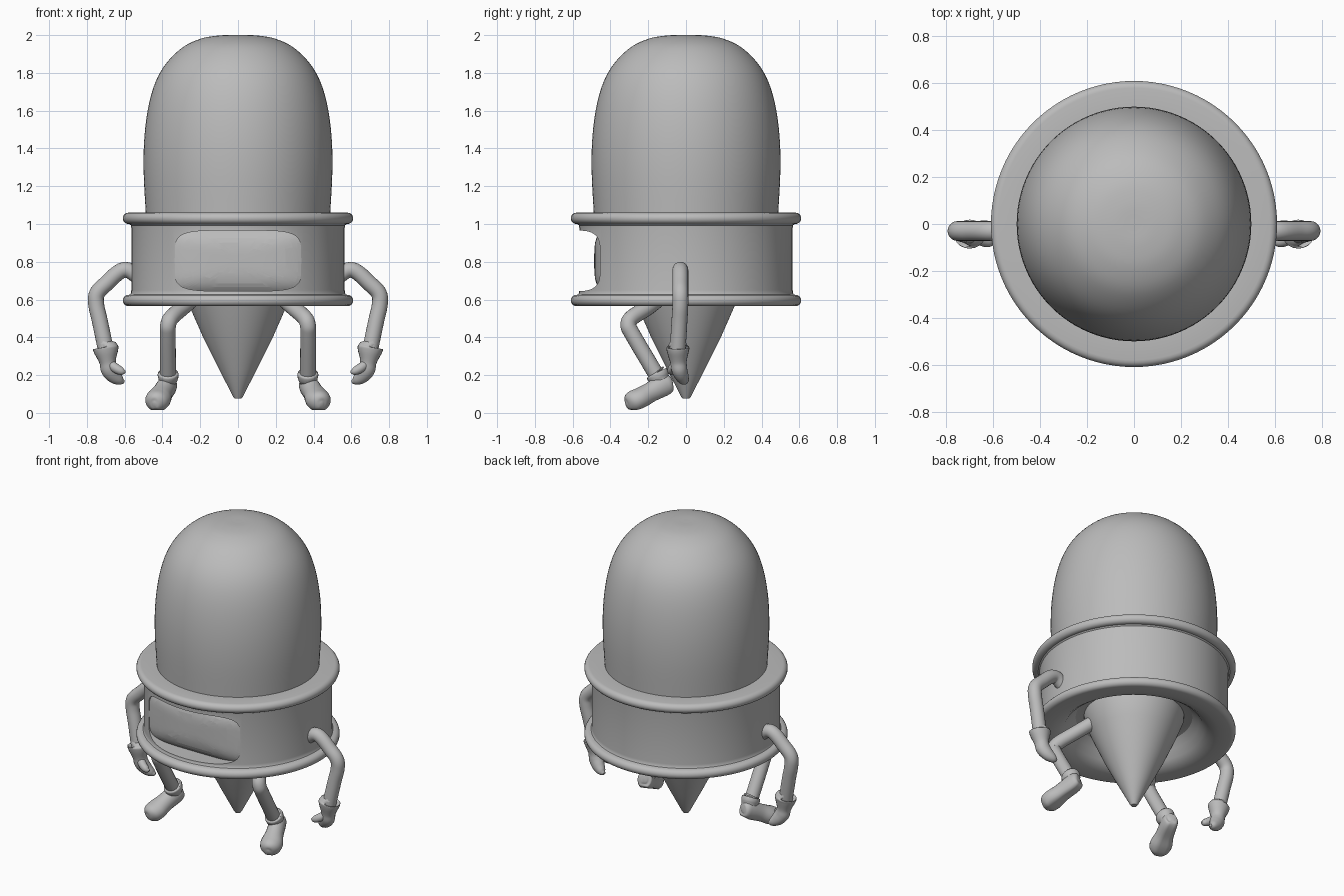
import bpy, bmesh, math
from mathutils import Vector

cube = bpy.data.objects.get("Cube")
if cube:
    bpy.data.objects.remove(cube, do_unlink=True)

grey = bpy.data.materials.new("plain_grey")
grey.use_nodes = True
grey.diffuse_color = (0.5, 0.5, 0.5, 1)
grey.node_tree.nodes["Principled BSDF"].inputs["Base Color"].default_value = (0.5, 0.5, 0.5, 1)


def finish(name, bm):
    bmesh.ops.remove_doubles(bm, verts=bm.verts, dist=1e-5)
    bmesh.ops.recalc_face_normals(bm, faces=bm.faces)
    mesh = bpy.data.meshes.new(name)
    bm.to_mesh(mesh)
    bm.free()
    mesh.materials.append(grey)
    obj = bpy.data.objects.new(name, mesh)
    bpy.context.collection.objects.link(obj)
    return obj


def smooth(obj, angle=40):
    bpy.ops.object.select_all(action="DESELECT")
    obj.select_set(True)
    bpy.context.view_layer.objects.active = obj
    bpy.ops.object.shade_smooth_by_angle(angle=math.radians(angle))


def spline(points, steps):
    """Smooth curve through points of any dimension."""
    p = [Vector(q) for q in points]
    p = [p[0] * 2 - p[1]] + p + [p[-1] * 2 - p[-2]]
    out = []
    for a, b, c, d in zip(p, p[1:], p[2:], p[3:]):
        for i in range(steps):
            t = i / steps
            out.append((b * 2 + (c - a) * t + (a * 2 - b * 5 + c * 4 - d) * t ** 2
                        + (b * 3 - a - c * 3 + d) * t ** 3) / 2)
    return out + [p[-2]]


def skin(bm, rings, caps=True):
    """Join closed rings of points with quads."""
    rows = [[bm.verts.new(co) for co in ring] for ring in rings]
    n = len(rows[0])
    for a, b in zip(rows, rows[1:]):
        for i in range(n):
            bm.faces.new((a[i], a[(i + 1) % n], b[(i + 1) % n], b[i]))
    if caps:
        bm.faces.new(rows[0])
        bm.faces.new(rows[-1])


def lathe(name, profile, n=96):
    bm = bmesh.new()
    rings = []
    for r, z in profile:
        r = max(r, 0.002)
        rings.append([(r * math.cos(k * math.tau / n), r * math.sin(k * math.tau / n), z)
                      for k in range(n)])
    skin(bm, rings)
    return finish(name, bm)


def sweep(name, points, side, ref=(0, 1, 0), flat=1.0, steps=6, n=20):
    """Limb along (x, y, z, half width, half height); flat trims the underside."""
    path = spline(points, steps)
    rings = []
    for i, q in enumerate(path):
        here = q.to_3d() if len(q) == 3 else Vector(q[:3])
        ahead = Vector(path[min(i + 1, len(path) - 1)][:3])
        behind = Vector(path[max(i - 1, 0)][:3])
        tangent = (ahead - behind).normalized()
        across = tangent.cross(Vector(ref)).normalized()
        up = across.cross(tangent)
        ring = []
        for k in range(n):
            a = k * math.tau / n
            co = here + across * q[3] * math.cos(a) + up * q[4] * max(math.sin(a), -flat)
            ring.append((co.x * side, co.y, co.z))
        rings.append(ring)
    bm = bmesh.new()
    skin(bm, rings)
    obj = finish(name, bm)
    smooth(obj, 50)
    return obj


# Rounded dome
dome = lathe("dome", [v[:2] for v in spline([
    (0.485, 1.0, 0), (0.5, 1.3, 0), (0.49, 1.52, 0), (0.455, 1.7, 0), (0.395, 1.83, 0),
    (0.3, 1.93, 0), (0.2, 1.98, 0), (0.1, 1.998, 0), (0, 2, 0)], 5)])
smooth(dome)

# Nose cone hanging under the drum
cone = lathe("bottom_cone", [(0.3, 0.71), (0.298, 0.67), (0.255, 0.56), (0.18, 0.39),
                             (0.1, 0.23), (0.025, 0.085), (0.018, 0.075)])
smooth(cone)


# Drum with two rolled flanges and a dished underside
def flange(z):
    return [(0.58 + 0.03 * math.cos(a), z + 0.03 * math.sin(a))
            for a in [math.radians(d) for d in range(-90, 91, 20)]]


drum = lathe("drum", [(0, 0.7), (0.29, 0.7), (0.35, 0.685), (0.39, 0.645), (0.42, 0.605),
                      (0.46, 0.577), (0.51, 0.566)] + flange(0.595) +
             [(0.57, 0.627), (0.566, 0.635), (0.565, 0.65), (0.565, 0.98), (0.567, 0.993),
              (0.575, 1.0)] + flange(1.03) + [(0.5, 1.06), (0, 1.06)])

# Recessed front screen: cutter whose back face is a shallow pillow
def screen_ring(scale, y):
    ring = []
    for k in range(64):
        a = k * math.tau / 64
        c, s = math.cos(a), math.sin(a)
        ring.append((0.335 * scale * math.copysign(abs(c) ** 0.4, c), y,
                     0.805 + 0.16 * scale * math.copysign(abs(s) ** 0.4, s)))
    return ring


bm = bmesh.new()
skin(bm, [screen_ring(t, -0.45 - 0.036 * (1 - t ** 4))
          for t in (0.02, 0.2, 0.4, 0.6, 0.75, 0.87, 0.95, 1)] + [screen_ring(1, -0.8)])
cutter = finish("screen_cutter", bm)
cutter.hide_render = True
cut = drum.modifiers.new("screen_recess", "BOOLEAN")
cut.operation = "DIFFERENCE"
cut.solver = "EXACT"
cut.object = cutter
smooth(drum)
bpy.ops.object.modifier_apply(modifier=cut.name)
bpy.data.objects.remove(cutter, do_unlink=True)
smooth(drum, 30)

# Arms, hands, legs and boots, mirrored left and right
for label, s in (("left", 1), ("right", -1)):
    r = 0.042
    sweep(label + "_arm", [(0.5, -0.03, 0.7, r, r), (0.6, -0.03, 0.758, r, r),
                           (0.7, -0.03, 0.682, r, r), (0.747, -0.03, 0.63, r, r),
                           (0.75, -0.03, 0.57, r, r), (0.73, -0.035, 0.48, r, r),
                           (0.697, -0.045, 0.32, r, r)], s)
    # Glove cuff and palm running into curled fingers
    sweep(label + "_hand", [(0.702, -0.043, 0.35, 0.04, 0.035), (0.701, -0.043, 0.348, 0.066, 0.06),
                            (0.698, -0.043, 0.325, 0.064, 0.058), (0.69, -0.04, 0.27, 0.044, 0.044),
                            (0.68, -0.035, 0.23, 0.046, 0.042), (0.655, -0.022, 0.195, 0.04, 0.036),
                            (0.625, -0.01, 0.172, 0.026, 0.026), (0.603, -0.005, 0.163, 0.008, 0.01)], s)
    sweep(label + "_thumb", [(0.68, -0.05, 0.26, 0.025, 0.025), (0.645, -0.07, 0.235, 0.025, 0.025),
                             (0.615, -0.078, 0.22, 0.02, 0.02), (0.595, -0.078, 0.217, 0.006, 0.006)], s)
    sweep(label + "_leg", [(0.2, -0.1, 0.64, r, r), (0.29, -0.2, 0.56, r, r),
                           (0.352, -0.285, 0.505, r, r), (0.37, -0.305, 0.465, r, r),
                           (0.372, -0.28, 0.41, r, r), (0.37, -0.15, 0.19, r, r)], s, (1, 0, 0))
    sweep(label + "_boot_cuff", [(0.37, -0.156, 0.212, 0.04, 0.04), (0.37, -0.155, 0.21, 0.058, 0.054),
                                 (0.37, -0.143, 0.188, 0.058, 0.054), (0.372, -0.13, 0.165, 0.046, 0.046),
                                 (0.375, -0.12, 0.14, 0.045, 0.045)], s, (1, 0, 0))
    sweep(label + "_boot", [(0.362, -0.078, 0.16, 0.015, 0.02), (0.366, -0.088, 0.157, 0.042, 0.05),
                            (0.375, -0.12, 0.142, 0.05, 0.062), (0.4, -0.19, 0.105, 0.055, 0.056),
                            (0.42, -0.245, 0.075, 0.068, 0.058), (0.432, -0.285, 0.058, 0.06, 0.056),
                            (0.439, -0.308, 0.047, 0.034, 0.038), (0.442, -0.316, 0.044, 0.008, 0.01)],
          s, (0, 0, 1), 0.82)
